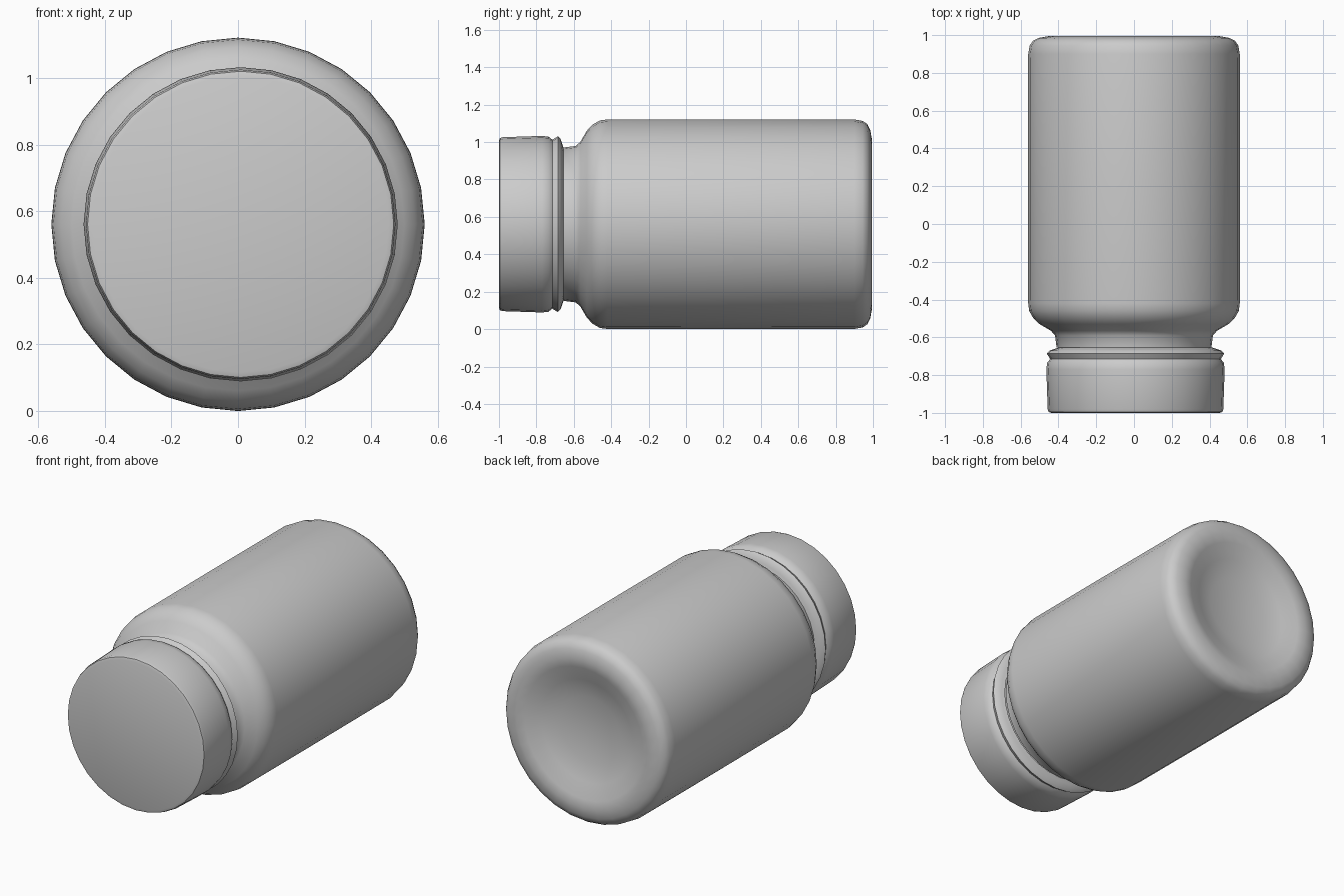
import bpy, bmesh, math

if "Cube" in bpy.data.objects:
    bpy.data.objects.remove(bpy.data.objects["Cube"])

SIDES = 32


def lathe(name, profile, cx, cz):
    """Spin (y, radius) points around an axis parallel to y; radius 0 gives a pole."""
    bm = bmesh.new()
    rings = []
    for y, r in profile:
        n = 1 if r == 0 else SIDES
        rings.append([bm.verts.new((cx + r * math.cos(2 * math.pi * i / SIDES), y,
                                    cz + r * math.sin(2 * math.pi * i / SIDES)))
                      for i in range(n)])
    for a, b in zip(rings, rings[1:]):
        for i in range(SIDES):
            j = (i + 1) % SIDES
            quad = [a[i % len(a)], a[j % len(a)], b[j % len(b)], b[i % len(b)]]
            bm.faces.new(list(dict.fromkeys(quad)))
    mesh = bpy.data.meshes.new(name)
    bm.to_mesh(mesh)
    bm.free()
    obj = bpy.data.objects.new(name, mesh)
    bpy.context.collection.objects.link(obj)
    bpy.ops.object.select_all(action='DESELECT')
    obj.select_set(True)
    bpy.context.view_layer.objects.active = obj
    bpy.ops.object.shade_smooth_by_angle(angle=math.radians(50))
    return obj


# Jar: neck, rounded shoulder, straight wall, rounded foot and dished base
lathe("jar_body", [
    (-0.655, 0.41), (-0.59, 0.418), (-0.565, 0.44), (-0.53, 0.50),
    (-0.50, 0.532), (-0.46, 0.555), (-0.42, 0.56), (0.2, 0.561), (0.90, 0.56),
    (0.945, 0.552), (0.97, 0.535), (0.985, 0.505), (0.995, 0.45), (0.985, 0.40),
    (0.95, 0.31), (0.92, 0.20), (0.91, 0)], 0, 0.561)

# Cap: flat front, short skirt, groove and retaining lip
lathe("jar_cap", [
    (-1.0, 0), (-1.0, 0.445), (-0.995, 0.46), (-0.98, 0.465), (-0.77, 0.472),
    (-0.735, 0.468), (-0.715, 0.452), (-0.685, 0.47), (-0.67, 0.455),
    (-0.662, 0.43), (-0.655, 0.41)], 0.008, 0.561)
